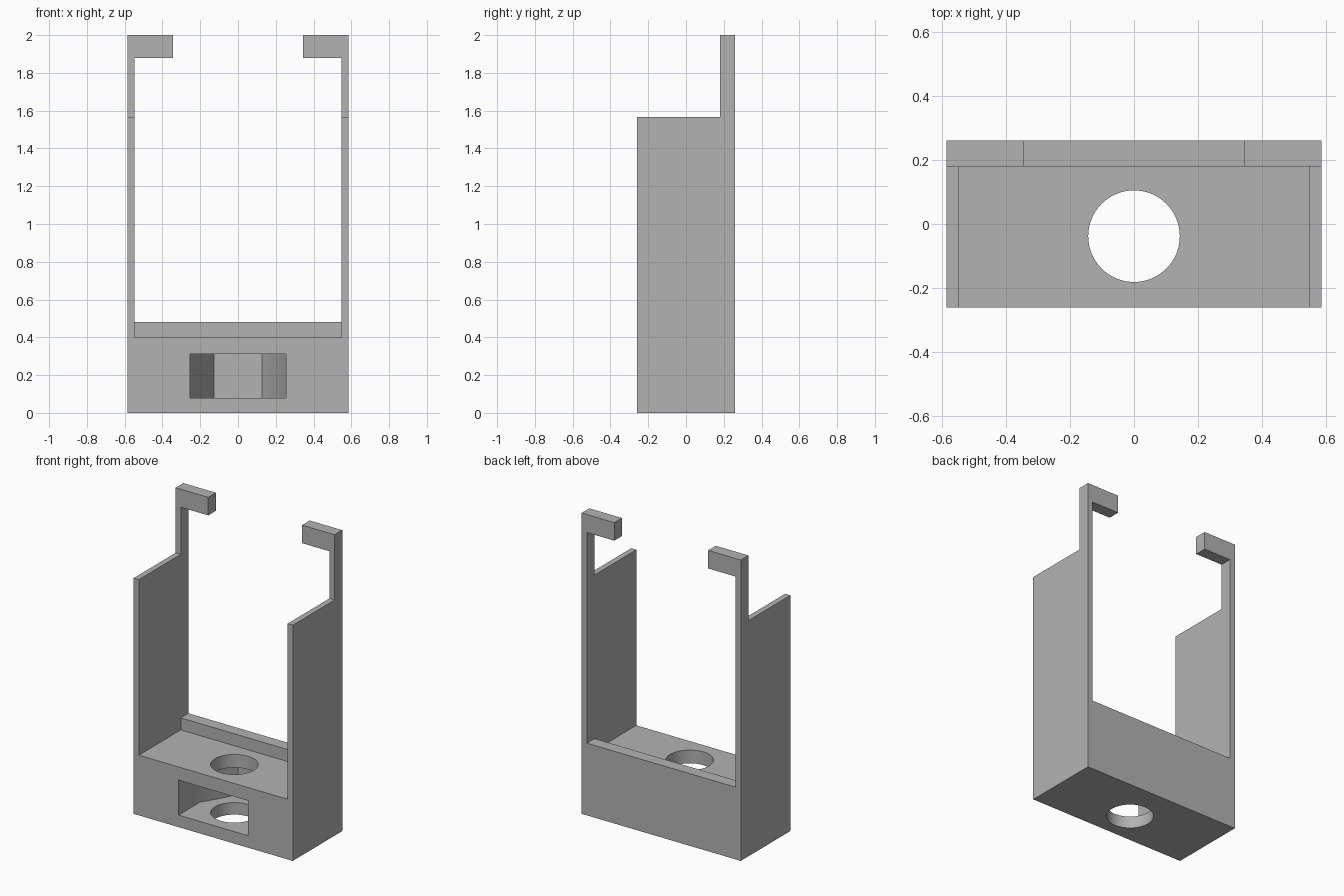
import bpy
import bmesh
import math

cube = bpy.data.objects.get("Cube")
if cube:
    bpy.data.objects.remove(cube, do_unlink=True)

# Overall size
HALF_W, HALF_D, HEIGHT = 0.585, 0.26, 2.0
INNER = 0.547          # inside of the side walls
REAR = 0.18            # front of the rear frame
HOLE_Y, HOLE_R = -0.038, 0.143
HEX_R = 0.255
OUT = 3.0              # overshoot for open-ended cuts

grey = bpy.data.materials.new("plain grey")
grey.use_nodes = True
colour = (0.45, 0.45, 0.45, 1)
grey.diffuse_color = colour
grey.node_tree.nodes["Principled BSDF"].inputs["Base Color"].default_value = colour


def prism(name, outline, z0, z1):
    """Extrude a plan outline from z0 up to z1."""
    bm = bmesh.new()
    face = bm.faces.new([bm.verts.new((x, y, z0)) for x, y in outline])
    top = bmesh.ops.extrude_face_region(bm, geom=[face])["geom"]
    moved = [v for v in top if isinstance(v, bmesh.types.BMVert)]
    bmesh.ops.translate(bm, verts=moved, vec=(0, 0, z1 - z0))
    bmesh.ops.recalc_face_normals(bm, faces=bm.faces)
    mesh = bpy.data.meshes.new(name)
    bm.to_mesh(mesh)
    bm.free()
    mesh.materials.append(grey)
    obj = bpy.data.objects.new(name, mesh)
    bpy.context.collection.objects.link(obj)
    return obj


def block(name, half_x, y0, y1, z0, z1):
    return prism(name, [(-half_x, y0), (half_x, y0), (half_x, y1), (-half_x, y1)], z0, z1)


def ring(radius, count):
    return [(radius * math.cos(math.tau * i / count),
             HOLE_Y + radius * math.sin(math.tau * i / count)) for i in range(count)]


holder = block("holder_bracket", HALF_W, -HALF_D, HALF_D, 0, HEIGHT)

# Nut slot: half a hexagon at the back, running straight out of the front
hexagon = ring(HEX_R, 6)
nut_outline = hexagon[:4] + [(-HEX_R, -OUT), (HEX_R, -OUT)]

cutters = [
    block("main_bay_cutter", INNER, -OUT, REAR, 0.40, OUT),
    block("wall_top_cutter", OUT, -OUT, REAR, 1.567, OUT),
    block("rear_window_cutter", INNER, 0, OUT, 0.48, 1.88),
    block("clip_gap_cutter", 0.345, 0, OUT, 1.5, OUT),
    prism("nut_slot_cutter", nut_outline, 0.08, 0.312),
    prism("screw_hole_cutter", ring(HOLE_R, 64), -1, 1),
]

# Carve the bracket from the solid block
for cutter in cutters:
    cutter.hide_render = True
    mod = holder.modifiers.new(cutter.name, "BOOLEAN")
    mod.operation = "DIFFERENCE"
    mod.solver = "EXACT"
    mod.object = cutter

bpy.context.view_layer.update()
graph = bpy.context.evaluated_depsgraph_get()
carved = bpy.data.meshes.new_from_object(holder.evaluated_get(graph))
holder.modifiers.clear()
holder.data = carved
for cutter in cutters:
    bpy.data.objects.remove(cutter, do_unlink=True)

# Smooth hole wall, sharp corners
bpy.ops.object.select_all(action="DESELECT")
holder.select_set(True)
bpy.context.view_layer.objects.active = holder
bpy.ops.object.shade_smooth_by_angle(angle=math.radians(30))
